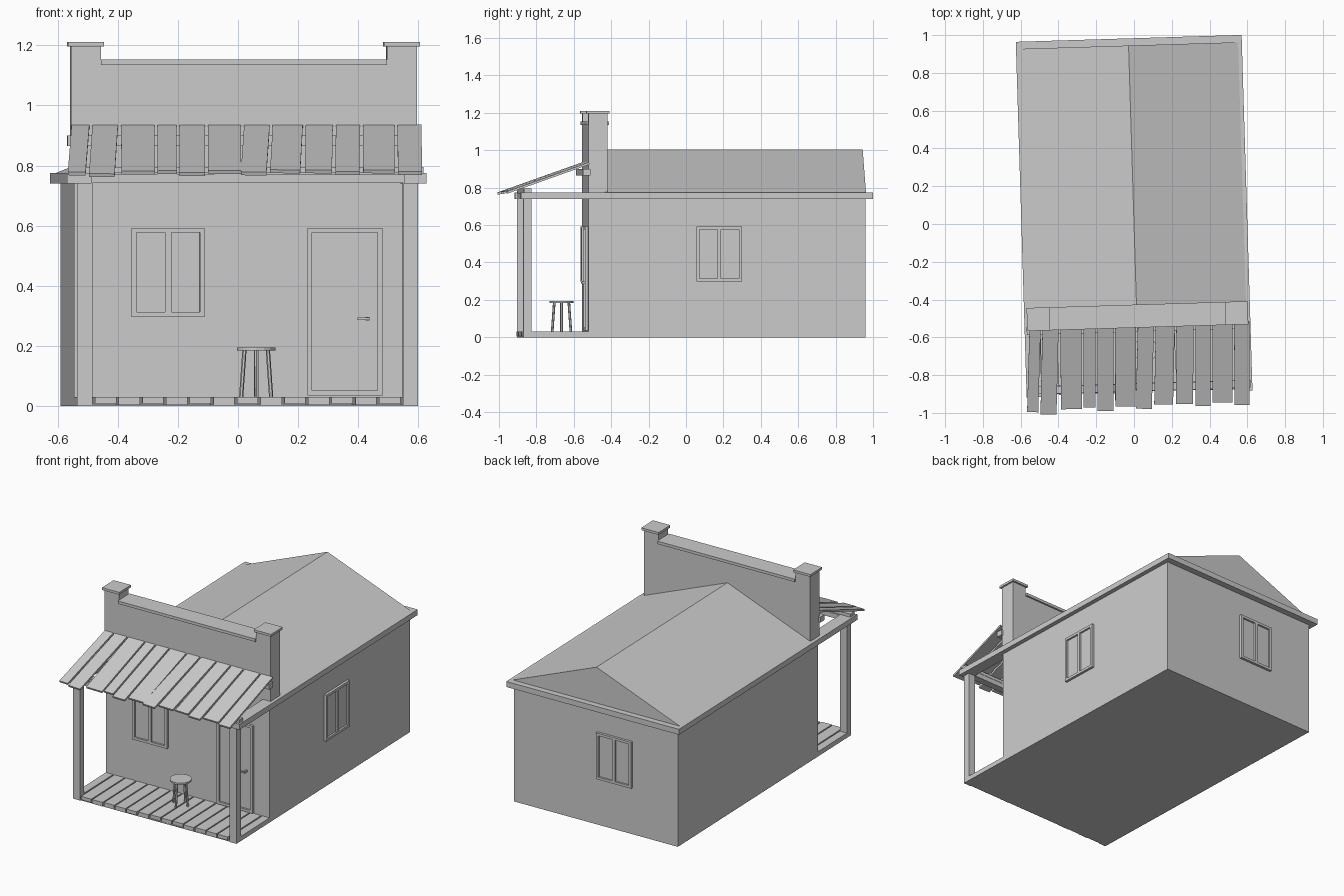
import bpy, bmesh, random
from math import radians, atan2, hypot, pi, cos, sin
from mathutils import Matrix, Vector

cube = bpy.data.objects.get("Cube")
if cube:
    bpy.data.objects.remove(cube)
random.seed(4)

grey = bpy.data.materials.new("plain grey")
grey.use_nodes = True
grey.diffuse_color = (0.6, 0.6, 0.6, 1)
grey.node_tree.nodes["Principled BSDF"].inputs["Base Color"].default_value = (0.6, 0.6, 0.6, 1)

# The whole house stands slightly turned on its plot
TURN = Matrix.Rotation(radians(1.75), 4, 'Z')


def finish(name, bm, matrix=Matrix()):
    bmesh.ops.recalc_face_normals(bm, faces=bm.faces)
    mesh = bpy.data.meshes.new(name)
    bm.to_mesh(mesh)
    bm.free()
    mesh.materials.append(grey)
    obj = bpy.data.objects.new(name, mesh)
    obj.matrix_world = TURN @ matrix
    bpy.context.collection.objects.link(obj)
    return obj


def add_box(bm, x, y, z):
    size = Matrix.Diagonal((x[1] - x[0], y[1] - y[0], z[1] - z[0], 1))
    centre = Matrix.Translation((sum(x) / 2, sum(y) / 2, sum(z) / 2))
    bmesh.ops.create_cube(bm, size=1, matrix=centre @ size)


def box(name, x, y, z, matrix=Matrix()):
    bm = bmesh.new()
    add_box(bm, x, y, z)
    return finish(name, bm, matrix)


def frame(name, matrix, x, z, bars, panes):
    """Raised surround on a wall; outward is local -y."""
    bm = bmesh.new()
    w, depth = 0.016, (-0.016, 0.004)
    for x0 in (x[0], x[1] - w):
        add_box(bm, (x0, x0 + w), depth, z)
    for z0 in (z[0], z[1] - w):
        add_box(bm, (x[0] + w, x[1] - w), depth, (z0, z0 + w))
    for c in bars:
        add_box(bm, (c - 0.01, c + 0.01), depth, (z[0] + w, z[1] - w))
    finish(name + "_frame", bm, matrix)
    box(name + panes, (x[0] + w, x[1] - w), (-0.004, 0.004), (z[0] + w, z[1] - w), matrix)


LEFT, RIGHT, FRONT, BACK = -0.562, 0.572, -0.538, 0.943
EAVE = 0.775
PORCH = -0.888

# Main body and eave slab
box("walls", (LEFT, RIGHT), (FRONT, BACK), (0, 0.745))
box("eave_slab", (-0.596, 0.6), (FRONT + 0.02, 0.983), (0.74, EAVE))

# Gabled roof
bm = bmesh.new()
ends = [[bm.verts.new((x, y, z)) for x, z in ((-0.578, EAVE), (0.58, EAVE), (0, 1.005))]
        for y in (-0.45, 0.945)]
bm.faces.new(ends[0])
bm.faces.new(ends[1])
for i in range(3):
    j = (i + 1) % 3
    bm.faces.new((ends[0][i], ends[0][j], ends[1][j], ends[1][i]))
finish("roof", bm)

# False front with capped end piers
py = (FRONT, -0.438)
cap_y = (FRONT - 0.011, -0.427)
px0, px1 = -0.572, 0.579
box("parapet", (px0, px1), py, (0.74, 1.137))
box("parapet_cap", (px0 + 0.1, px1 - 0.1), cap_y, (1.135, 1.153))
for side, x in (("right", (px0, px0 + 0.1)), ("left", (px1 - 0.1, px1))):
    box(side + "_pier", x, py, (1.13, 1.197))
    box(side + "_pier_cap", (x[0] - 0.01, x[1] + 0.01), cap_y, (1.195, 1.21))

# Porch posts, beams and sills
for side, x, beam in (("right", (LEFT, LEFT + 0.05), (-0.596, -0.515)),
                      ("left", (RIGHT - 0.05, RIGHT), (0.525, 0.6))):
    box(side + "_porch_post", x, (PORCH, PORCH + 0.045), (0.02, 0.75))
    box(side + "_porch_beam", beam, (-0.9, FRONT + 0.02), (0.74, EAVE))
    box(side + "_porch_sill", x, (PORCH, FRONT), (0, 0.03))
box("front_porch_beam", (-0.53, 0.54), (PORCH, PORCH + 0.045), (0.742, 0.772))
box("awning_purlin", (-0.585, 0.59), (-0.885, -0.845), (EAVE, 0.795))
box("awning_ledger", (-0.585, 0.59), (-0.57, FRONT + 0.01), (0.865, 0.9))

# Porch floor boards over a thin base
box("porch_base", (LEFT, RIGHT), (PORCH + 0.004, FRONT), (0, 0.006))
count = 13
start, pitch = LEFT + 0.055, (RIGHT - LEFT - 0.11) / 13
for i in range(count):
    x = start + i * pitch
    low = 0.004 if i % 2 else 0.008
    box("floor_board", (x + 0.004, x + pitch - 0.004),
        (PORCH + random.uniform(-0.006, 0.008), FRONT), (low, 0.03))

# Crooked awning boards
edges = [-0.575, -0.506, -0.411, -0.29, -0.216, -0.121, -0.001,
         0.094, 0.204, 0.304, 0.394, 0.509, 0.599]
reach = [0.44, 0.455, 0.43, 0.425, 0.445, 0.425, 0.44, 0.42, 0.42, 0.435, 0.42, 0.435]
slope = atan2(0.16, 0.45)
for x0, x1, run in zip(edges, edges[1:], reach):
    place = (Matrix.Translation(((x0 + x1) / 2, FRONT, 0.929))
             @ Matrix.Rotation(slope, 4, 'X')
             @ Matrix.Rotation(random.uniform(-0.06, -0.02), 4, 'Z'))
    half = (x1 - x0) / 2 - 0.005
    box("awning_board", (-half, half), (-run / cos(slope), 0.004), (-0.006, 0.006), place)

# Windows and door
front_wall = Matrix.Translation((0, FRONT, 0))
side_wall = Matrix.Translation((RIGHT, 0, 0)) @ Matrix.Rotation(pi / 2, 4, 'Z')
back_wall = Matrix.Translation((0, BACK, 0)) @ Matrix.Rotation(pi, 4, 'Z')
for name, wall, x0 in (("front_window", front_wall, -0.371),
                       ("side_window", side_wall, 0.038),
                       ("back_window", back_wall, 0.005)):
    frame(name, wall, (x0, x0 + 0.243), (0.297, 0.593), [x0 + 0.122], "_panes")
frame("door", front_wall, (0.214, 0.464), (0.035, 0.593), [], "_panel")
box("door_handle", (0.38, 0.42), (-0.034, -0.026), (0.287, 0.295), front_wall)
box("door_handle_stem", (0.41, 0.42), (-0.028, 0), (0.285, 0.297), front_wall)


# Stool with a round seat and four splayed legs
def cylinder(name, a, b, radius, sides):
    a, b = Vector(a), Vector(b)
    axis = b - a
    bm = bmesh.new()
    bmesh.ops.create_cone(bm, cap_ends=True, segments=sides, radius1=radius, radius2=radius,
                          depth=axis.length,
                          matrix=Matrix.Translation((a + b) / 2)
                          @ axis.to_track_quat('Z', 'Y').to_matrix().to_4x4())
    return finish(name, bm)


sx, sy = 0.04, -0.667
cylinder("stool_seat", (sx, sy, 0.184), (sx, sy, 0.195), 0.064, 16)
for k in range(4):
    dx, dy = cos(k * pi / 2), sin(k * pi / 2)
    cylinder("stool_leg", (sx + dx * 0.05, sy + dy * 0.05, 0.028),
             (sx + dx * 0.039, sy + dy * 0.039, 0.186), 0.007, 6)
